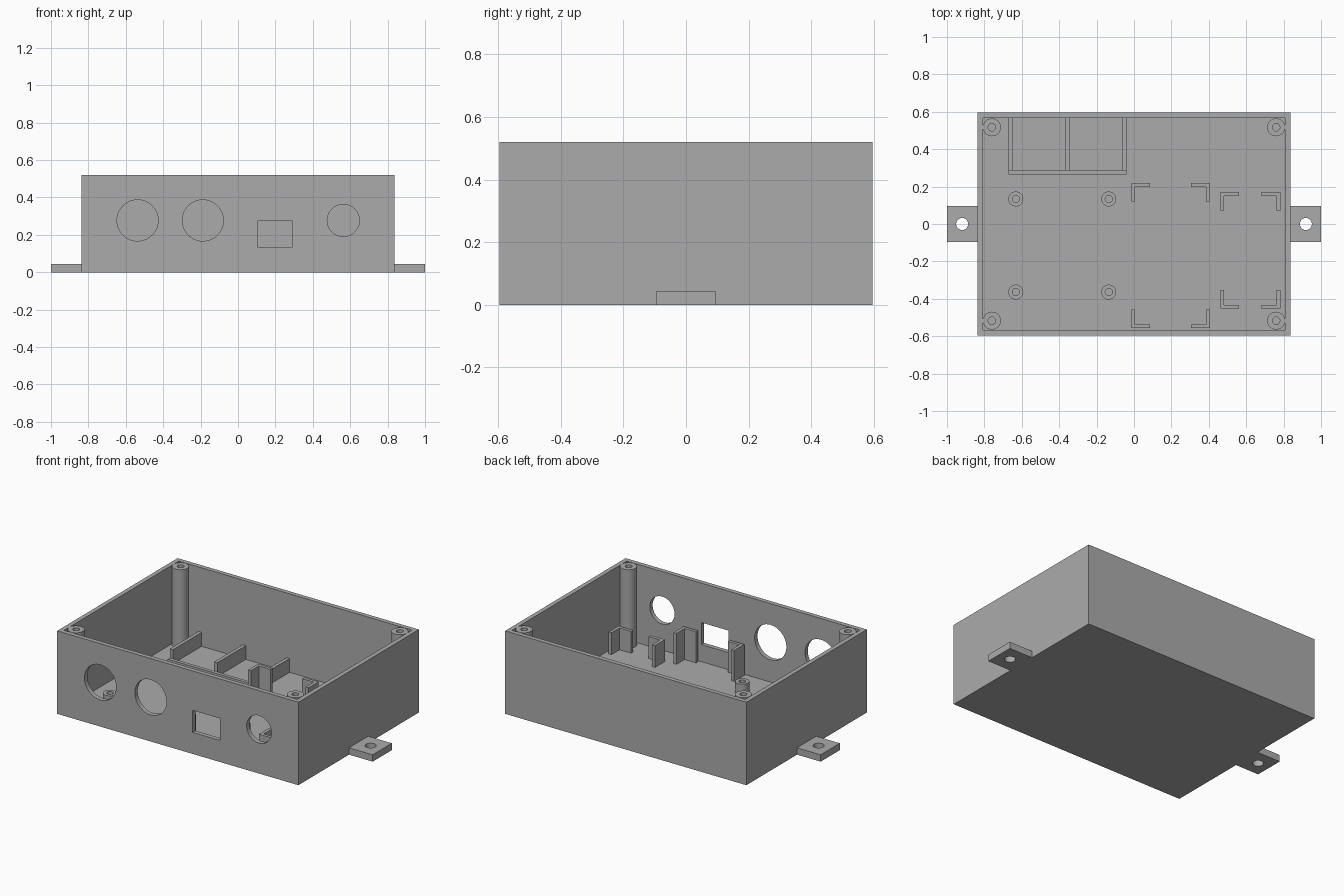
import bpy, bmesh, math
from mathutils import Matrix

if "Cube" in bpy.data.objects:
    bpy.data.objects.remove(bpy.data.objects["Cube"])

W, D, H = 0.836, 0.596, 0.52      # half width, half depth, height of the case
T = 0.028                         # wall and floor thickness

grey = bpy.data.materials.new("grey plastic")
grey.diffuse_color = (0.41, 0.41, 0.41, 1)
grey.use_nodes = True
grey.node_tree.nodes["Principled BSDF"].inputs["Base Color"].default_value = grey.diffuse_color


def finish(name, bm):
    bmesh.ops.recalc_face_normals(bm, faces=bm.faces)
    me = bpy.data.meshes.new(name)
    bm.to_mesh(me)
    bm.free()
    me.materials.append(grey)
    ob = bpy.data.objects.new(name, me)
    bpy.context.collection.objects.link(ob)
    return ob


def box(name, x0, x1, y0, y1, z0, z1):
    bm = bmesh.new()
    m = (Matrix.Translation(((x0 + x1) / 2, (y0 + y1) / 2, (z0 + z1) / 2))
         @ Matrix.Diagonal((x1 - x0, y1 - y0, z1 - z0, 1)))
    bmesh.ops.create_cube(bm, size=1, matrix=m)
    return finish(name, bm)


def cylinder(name, x, y, z, r, depth, axis='Z'):
    bm = bmesh.new()
    m = Matrix.Translation((x, y, z))
    if axis == 'Y':
        m = m @ Matrix.Rotation(math.pi / 2, 4, 'X')
    bmesh.ops.create_cone(bm, cap_ends=True, segments=48, radius1=r,
                          radius2=r, depth=depth, matrix=m)
    return finish(name, bm)


def smooth(ob):
    bpy.ops.object.select_all(action='DESELECT')
    ob.select_set(True)
    bpy.context.view_layer.objects.active = ob
    bpy.ops.object.shade_smooth_by_angle(angle=math.radians(30))


def cut(ob, cutter):
    """Subtract the cutter and discard it."""
    mod = ob.modifiers.new("cut", 'BOOLEAN')
    mod.operation, mod.solver, mod.object = 'DIFFERENCE', 'EXACT', cutter
    bpy.context.view_layer.objects.active = ob
    bpy.ops.object.modifier_apply(modifier=mod.name)
    bpy.data.objects.remove(cutter, do_unlink=True)


def tube(name, x, y, r, hole, z0, z1):
    """Round post with a blind screw hole, turned from a profile."""
    bm = bmesh.new()
    pts = [(0, z0), (hole, z0), (hole, z1), (r, z1), (r, z0 - 0.01)]
    vs = [bm.verts.new((x + a, y, z)) for a, z in pts]
    es = [bm.edges.new(p) for p in zip(vs, vs[1:])]
    bmesh.ops.spin(bm, geom=vs + es, cent=(x, y, 0), axis=(0, 0, 1),
                   angle=2 * math.pi, steps=32)
    bmesh.ops.remove_doubles(bm, verts=bm.verts, dist=1e-5)
    ob = finish(name, bm)
    smooth(ob)


def bracket(name, x, y, sx, sy, top):
    """L-shaped corner holder; arms run from the outer corner by the signs."""
    arm, t = 0.1, 0.02
    bm = bmesh.new()
    outline = [(0, 0), (arm, 0), (arm, t), (t, t), (t, arm), (0, arm)]
    face = bm.faces.new([bm.verts.new((x + sx * a, y + sy * b, T - 0.005))
                         for a, b in outline])
    ext = bmesh.ops.extrude_face_region(bm, geom=[face])
    for v in ext["geom"]:
        if isinstance(v, bmesh.types.BMVert):
            v.co.z = top
    finish(name, bm)


# Open case with connector openings in the front wall
case = box("case", -W, W, -D, D, 0, H)
cut(case, box("cavity", -W + T, W - T, -D + T, D - T, T, H + 0.2))
for x, r in ((-0.537, 0.11), (-0.188, 0.11), (0.563, 0.086)):
    cut(case, cylinder("round_opening", x, -D, 0.277, r, 0.2, 'Y'))
cut(case, box("square_opening", 0.103, 0.291, -D - 0.1, -D + 0.1, 0.135, 0.273))
smooth(case)

# Side mounting tabs and tall lid posts
for s, side in ((-1, "left"), (1, "right")):
    xs = sorted((s * W, s * 1.0))
    tab = box(side + "_tab", *xs, -0.095, 0.095, 0, 0.043)
    cut(tab, cylinder("tab_hole", s * 0.919, 0, 0.02, 0.032, 0.2))
    smooth(tab)
    for y, end in ((-0.517, "front"), (0.517, "back")):
        tube(f"{end}_{side}_lid_post", s * 0.76, y, 0.048, 0.02, T, H)

# Short standoffs for the circuit board
for x in (-0.632, -0.135):
    for y in (-0.364, 0.134):
        tube("board_standoff", x, y, 0.04, 0.019, T, 0.097)

# Corner holders for two rectangular modules
for name, x0, x1, y0, y1, top in (
        ("large_holder", -0.014, 0.406, -0.557, 0.219, 0.222),
        ("small_holder", 0.462, 0.783, -0.452, 0.171, 0.165)):
    for x, sx in ((x0, 1), (x1, -1)):
        for y, sy in ((y0, 1), (y1, -1)):
            bracket(name, x, y, sx, sy, top)

# Divider fins on the back wall with a low sill in front
for x in (-0.661, -0.354, -0.051):
    box("divider_fin", x - 0.011, x + 0.011, 0.286, D - T + 0.005, T - 0.005, 0.115)
box("divider_sill", -0.672, -0.04, 0.264, 0.286, T - 0.005, 0.058)
